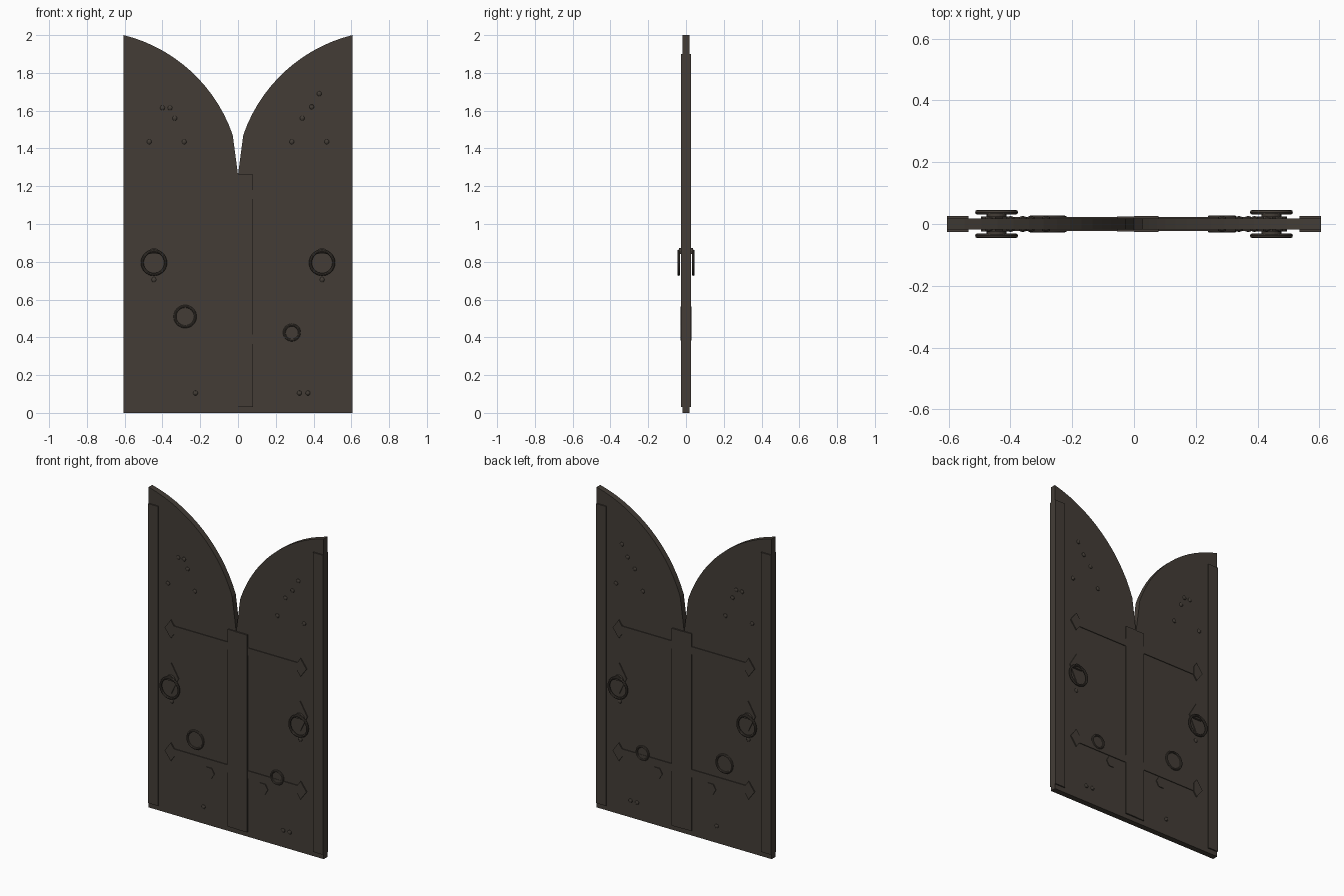
import bpy, bmesh
from math import sin, cos, radians, pi

cube = bpy.data.objects.get("Cube")
if cube:
    bpy.data.objects.remove(cube, do_unlink=True)

mat = bpy.data.materials.new("dark brown wood and iron")
mat.use_nodes = True
color = (0.056, 0.046, 0.037, 1)
mat.diffuse_color = color
bsdf = mat.node_tree.nodes["Principled BSDF"]
bsdf.inputs["Base Color"].default_value = color
bsdf.inputs["Roughness"].default_value = 0.8


def prism(name, points, half):
    """Extrude an x-z outline through the door, showing on both faces."""
    bm = bmesh.new()
    front = bm.faces.new([bm.verts.new((x, -half, z)) for x, z in points])
    ext = bmesh.ops.extrude_face_region(bm, geom=[front])
    moved = [v for v in ext["geom"] if isinstance(v, bmesh.types.BMVert)]
    bmesh.ops.translate(bm, verts=moved, vec=(0, 2 * half, 0))
    bmesh.ops.recalc_face_normals(bm, faces=bm.faces)
    mesh = bpy.data.meshes.new(name)
    bm.to_mesh(mesh)
    bm.free()
    mesh.materials.append(mat)
    obj = bpy.data.objects.new(name, mesh)
    bpy.context.collection.objects.link(obj)
    return obj


def box(name, x0, x1, z0, z1, half):
    return prism(name, [(x0, z0), (x1, z0), (x1, z1), (x0, z1)], half)


def arc(x, z, r, n, start=0, turn=2 * pi, closed=False):
    steps = n + 1 if closed else n
    return [(x + r * cos(start + turn * i / n), z + r * sin(start + turn * i / n))
            for i in range(steps)]


def ring(name, x, y, z, major, minor):
    bpy.ops.mesh.primitive_torus_add(
        major_radius=major, minor_radius=minor, major_segments=32, minor_segments=8,
        location=(x, y, z), rotation=(pi / 2, 0, 0))
    obj = bpy.context.object
    obj.name = name
    obj.data.materials.append(mat)
    bpy.ops.object.shade_smooth_by_angle()


def rivet(name, x, z):
    for y in (-0.018, 0.018):
        bpy.ops.mesh.primitive_uv_sphere_add(segments=10, ring_count=6, radius=0.013,
                                             location=(x, y, z))
        obj = bpy.context.object
        obj.name = name
        obj.scale.y = 0.6
        obj.data.materials.append(mat)
        bpy.ops.object.shade_smooth_by_angle()


for side, s in (("left", 1), ("right", -1)):
    # Door leaf with its concave arched top
    r, a0, a1 = 0.82, radians(14), radians(71)
    cx, cz = 0.605 + r * sin(a0), 2 - r * cos(a0)
    curve = []
    for i in range(15):
        a = a0 + (a1 - a0) * i / 14
        curve.append((s * (cx - r * sin(a)), cz + r * cos(a)))
    prism(side + "_leaf", [(0, 0), (s * 0.605, 0)] + curve + [(0, 1.26)], 0.018)

    # Hinge edge plate
    box(side + "_edge_plate", s * 0.535, s * 0.605, 0.03, 1.9, 0.0255)

    # Iron straps with pointed ends
    for level, z in (("lower", 0.39), ("upper", 1.157)):
        box(f"{side}_{level}_strap", 0, s * 0.43, z - 0.024, z + 0.024, 0.0225)
        tip = [(0.425, -0.024), (0.448, -0.057), (0.49, 0), (0.448, 0.057), (0.425, 0.024)]
        prism(f"{side}_{level}_strap_tip", [(s * x, z + dz) for x, dz in tip], 0.0245)

    # Pull ring with kite plate, knob and lower rivet
    x = s * 0.445
    prism(side + "_kite_plate", [(x, 0.945), (x - 0.05, 0.86), (x, 0.755), (x + 0.05, 0.86)], 0.0235)
    prism(side + "_ring_knob", arc(x, 0.84, 0.032, 10, 0, pi, True), 0.036)
    for y in (-0.038, 0.038):
        ring(side + "_pull_ring", x, y, 0.795, 0.062, 0.0075)
    rivet(side + "_pull_rivet", x, 0.705)

    # Hexagonal stud
    prism(side + "_hexagonal_stud", arc(s * 0.185, 0.33, 0.036, 6), 0.0225)

# Centre cover strips
box("left_centre_strip", 0, 0.08, 0.03, 1.262, 0.0265)
box("right_centre_strip", -0.055, 0, 0.03, 1.262, 0.0245)

# Round bosses with raised rims
for name, x, z, size in (("large_boss", -0.28, 0.51, 0.054), ("small_boss", 0.285, 0.425, 0.04)):
    prism(name + "_plate", arc(x, z, size, 24), 0.0205)
    for y in (-0.021, 0.021):
        ring(name + "_rim", x, y, z, size, 0.007)

# Scattered rivets
for x, z in ((-0.4, 1.615), (-0.36, 1.615), (-0.335, 1.56), (-0.47, 1.435), (-0.285, 1.435),
             (-0.225, 0.105), (0.43, 1.69), (0.39, 1.62), (0.34, 1.56), (0.285, 1.435),
             (0.47, 1.435), (0.325, 0.105), (0.37, 0.105)):
    rivet("rivet", x, z)
